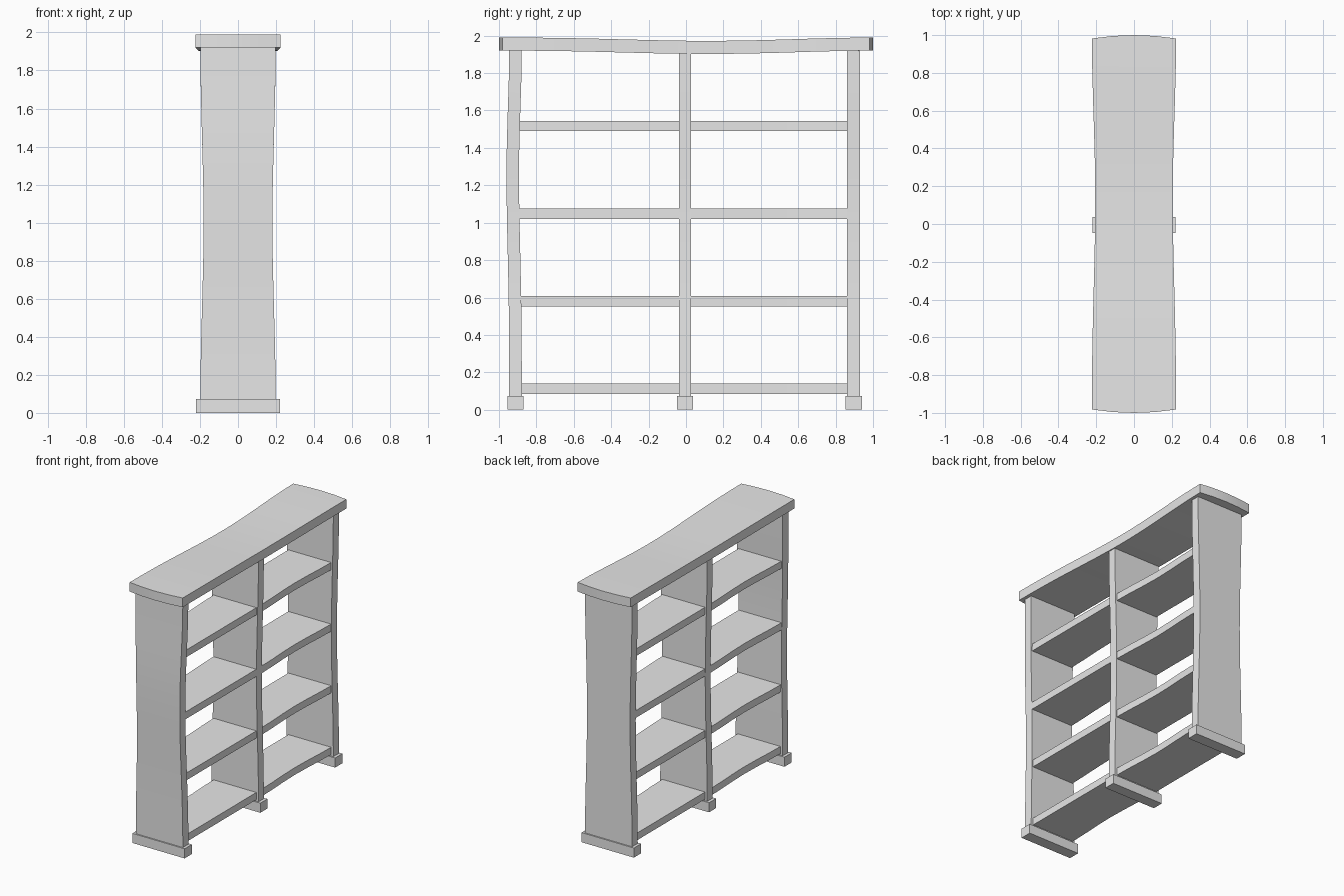
import bpy
import bmesh
import math
from mathutils import Vector

cube = bpy.data.objects.get("Cube")
if cube:
    bpy.data.objects.remove(cube, do_unlink=True)

grey = bpy.data.materials.new("plain_grey")
grey.use_nodes = True
colour = (0.8, 0.8, 0.8, 1)
grey.diffuse_color = colour
grey.node_tree.nodes["Principled BSDF"].inputs["Base Color"].default_value = colour


def board(name, low, high, cuts=(1, 1, 1), warp=None):
    """Box between two corners, sliced along each axis and then bent by warp."""
    low, high = Vector(low), Vector(high)
    size, mid = high - low, (low + high) / 2
    bm = bmesh.new()
    bmesh.ops.create_cube(bm, size=1)
    for v in bm.verts:
        v.co = Vector(c * s for c, s in zip(v.co, size)) + mid
    for axis, count in enumerate(cuts):
        normal = Vector((0, 0, 0))
        normal[axis] = 1
        for i in range(1, count):
            point = low + size * i / count
            bmesh.ops.bisect_plane(bm, geom=bm.verts[:] + bm.edges[:] + bm.faces[:],
                                   plane_co=point, plane_no=normal)
    if warp:
        for v in bm.verts:
            warp(v.co)
    mesh = bpy.data.meshes.new(name)
    bm.to_mesh(mesh)
    bm.free()
    mesh.materials.append(grey)
    obj = bpy.data.objects.new(name, mesh)
    bpy.context.collection.objects.link(obj)
    bpy.ops.object.select_all(action='DESELECT')
    obj.select_set(True)
    bpy.context.view_layer.objects.active = obj
    bpy.ops.object.shade_smooth_by_angle(angle=math.radians(20))
    return obj


def hump(t):
    """Soft bulge: 0 at both ends, 1 in the middle."""
    return math.sin(math.pi * min(max(t, 0), 1)) ** 2


# Uprights, worn narrower at mid height, and their feet
FOOT, UNDER_TOP = 0.07, 1.93


def upright_warp(bow):
    def warp(co):
        t = (co.z - FOOT) / (UNDER_TOP - FOOT)
        co.x -= math.copysign(0.017 * hump(t), co.x)
        co.y -= bow * hump(t ** 1.5)
    return warp


for side, y0, y1, bow in (("front", -0.945, -0.878, 0.015),
                          ("middle", -0.037, 0.028, 0),
                          ("back", 0.862, 0.93, 0)):
    # The middle upright stops lower, beneath the sag of the top
    top = 1.915 if side == "middle" else UNDER_TOP
    board(side + "_upright", (-0.198, y0, FOOT), (0.198, y1, top),
          (1, 1, 10), upright_warp(bow))
    board(side + "_foot", (-0.22, y0 - 0.01, 0), (0.22, y1 + 0.01, FOOT + 0.003))


# Shelves, each with one worn long edge
def shelf_warp(y0, y1, worn_side):
    def warp(co):
        if co.x * worn_side > 0:
            co.x -= worn_side * 0.015 * hump((co.y - y0) / (y1 - y0))
    return warp


for bay, y0, y1, worn in (("front", -0.89, -0.03, -1), ("back", 0.02, 0.868, 1)):
    for level in range(4):
        z = 0.085 + 0.468 * level
        board(f"{bay}_shelf_{level + 1}", (-0.18, y0, z), (0.18, y1, z + 0.055),
              (1, 6, 1), shelf_warp(y0, y1, worn))


# Top board: sagging, waisted and with rounded ends
def top_warp(co):
    t = (co.y + 1) / 2
    sag = hump(t ** 1.2)
    co.z -= 0.018 * sag
    end = (co.x / 0.223) ** 2
    co.x *= 1 - 0.08 * sag
    if abs(co.y) > 0.99:
        co.y -= math.copysign(0.018 * end, co.y)


board("top_board", (-0.223, -1, 1.92), (0.223, 1, 1.99), (4, 12, 1), top_warp)
